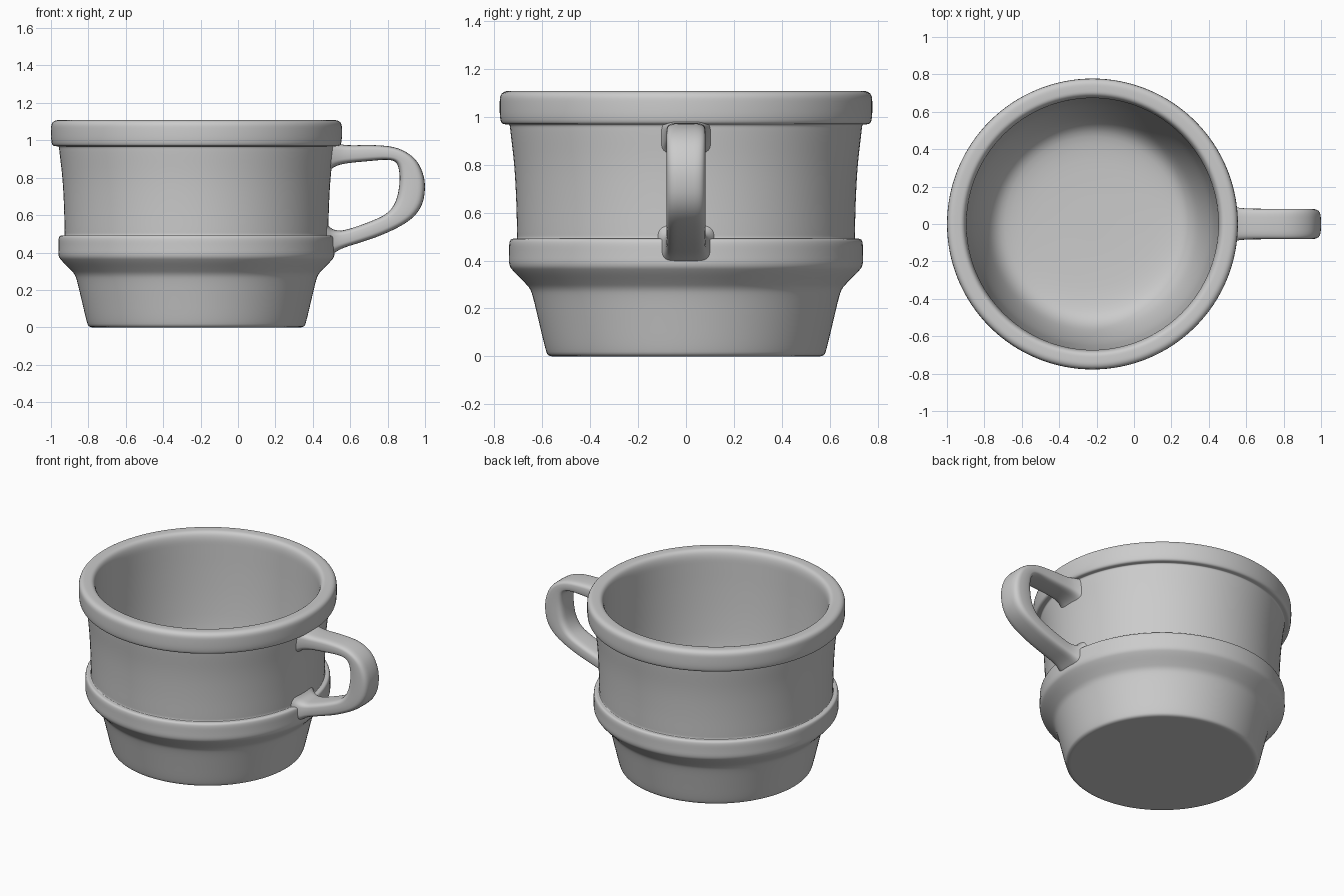
import bpy, bmesh, math
from mathutils import Vector

if "Cube" in bpy.data.objects:
    bpy.data.objects.remove(bpy.data.objects["Cube"])

CX = -0.222      # cup axis
SEG = 128

grey = bpy.data.materials.new("grey ceramic")
grey.diffuse_color = (0.6, 0.6, 0.6, 1)
grey.use_nodes = True
grey.node_tree.nodes["Principled BSDF"].inputs["Base Color"].default_value = grey.diffuse_color


def chaikin(pts, times):
    """Round the corners of an open polyline, keeping its ends."""
    for _ in range(times):
        out = [pts[0]]
        for a, b in zip(pts, pts[1:]):
            out += [a.lerp(b, 0.25), a.lerp(b, 0.75)]
        pts = out + [pts[-1]]
    return pts


def finish(name, bm):
    bmesh.ops.recalc_face_normals(bm, faces=bm.faces)
    me = bpy.data.meshes.new(name)
    bm.to_mesh(me)
    bm.free()
    me.materials.append(grey)
    ob = bpy.data.objects.new(name, me)
    bpy.context.collection.objects.link(ob)
    bpy.ops.object.select_all(action='DESELECT')
    ob.select_set(True)
    bpy.context.view_layer.objects.active = ob
    bpy.ops.object.shade_smooth_by_angle(angle=math.radians(45))
    return ob


# Cup body: lathe profile (radius, height), outside then inside
profile = [
    (0, 0), (0.53, 0), (0.575, 0.0), (0.587, 0.03), (0.615, 0.15),
    (0.64, 0.255), (0.652, 0.285), (0.675, 0.31), (0.72, 0.355), (0.739, 0.38),
    (0.738, 0.43), (0.738, 0.475), (0.73, 0.491), (0.71, 0.491), (0.704, 0.493),
    (0.705, 0.52), (0.708, 0.65), (0.716, 0.8), (0.733, 0.94), (0.735, 0.966),
    (0.745, 0.968), (0.77, 0.97), (0.777, 1.0), (0.778, 1.05), (0.776, 1.09),
    (0.757, 1.107), (0.725, 1.108), (0.69, 1.105), (0.674, 1.07), (0.672, 1.0),
    (0.668, 0.85), (0.658, 0.65), (0.64, 0.45), (0.59, 0.25), (0.53, 0.12),
    (0.43, 0.08), (0.2, 0.07), (0, 0.07),
]
pts = chaikin([Vector((r, 0, z)) for r, z in profile], 2)
bm = bmesh.new()
rings = []
for p in pts:
    if p.x < 1e-6:
        rings.append([bm.verts.new((CX, 0, p.z))])
    else:
        rings.append([bm.verts.new((CX + p.x * math.cos(2 * math.pi * i / SEG),
                                    p.x * math.sin(2 * math.pi * i / SEG), p.z))
                      for i in range(SEG)])
for a, b in zip(rings, rings[1:]):
    for i in range(SEG):
        j = (i + 1) % SEG
        if len(a) == 1:
            bm.faces.new((a[0], b[i], b[j]))
        elif len(b) == 1:
            bm.faces.new((a[i], a[j], b[0]))
        else:
            bm.faces.new((a[i], a[j], b[j], b[i]))
finish("cup_body", bm)

# Handle: matching outer and inner edge points (x, z) seen from the front
outer = [(0.47, 1.0), (0.53, 0.982), (0.59, 0.972), (0.72, 0.976), (0.85, 0.965),
         (0.945, 0.91), (0.99, 0.83), (1.003, 0.745), (0.985, 0.645), (0.92, 0.568),
         (0.785, 0.498), (0.65, 0.452), (0.56, 0.425), (0.51, 0.395), (0.47, 0.37)]
inner = [(0.47, 0.82), (0.51, 0.858), (0.57, 0.877), (0.70, 0.889), (0.80, 0.898),
         (0.85, 0.885), (0.866, 0.82), (0.862, 0.745), (0.845, 0.67), (0.80, 0.606),
         (0.70, 0.562), (0.60, 0.527), (0.545, 0.515), (0.50, 0.525), (0.47, 0.56)]
half = [0.115, 0.095, 0.083] + [0.081] * 9 + [0.085, 0.1, 0.12]
o = chaikin([Vector((x, h, z)) for (x, z), h in zip(outer, half)], 2)
n = chaikin([Vector((x, h, z)) for (x, z), h in zip(inner, half)], 2)
K = 32
bm = bmesh.new()
rings = []
for a, b in zip(o, n):
    ring = []
    for k in range(K):
        t = 2 * math.pi * k / K
        c, s = math.cos(t), math.sin(t)
        u = math.copysign(abs(c) ** 0.5, c)      # rounded rectangle section
        v = math.copysign(abs(s) ** 0.5, s)
        m = b.lerp(a, 0.5 + 0.5 * u)
        ring.append(bm.verts.new((m.x, a.y * v, m.z)))
    rings.append(ring)
for a, b in zip(rings, rings[1:]):
    for k in range(K):
        j = (k + 1) % K
        bm.faces.new((a[k], a[j], b[j], b[k]))
bm.faces.new(rings[0])
bm.faces.new(rings[-1])
finish("handle", bm)
